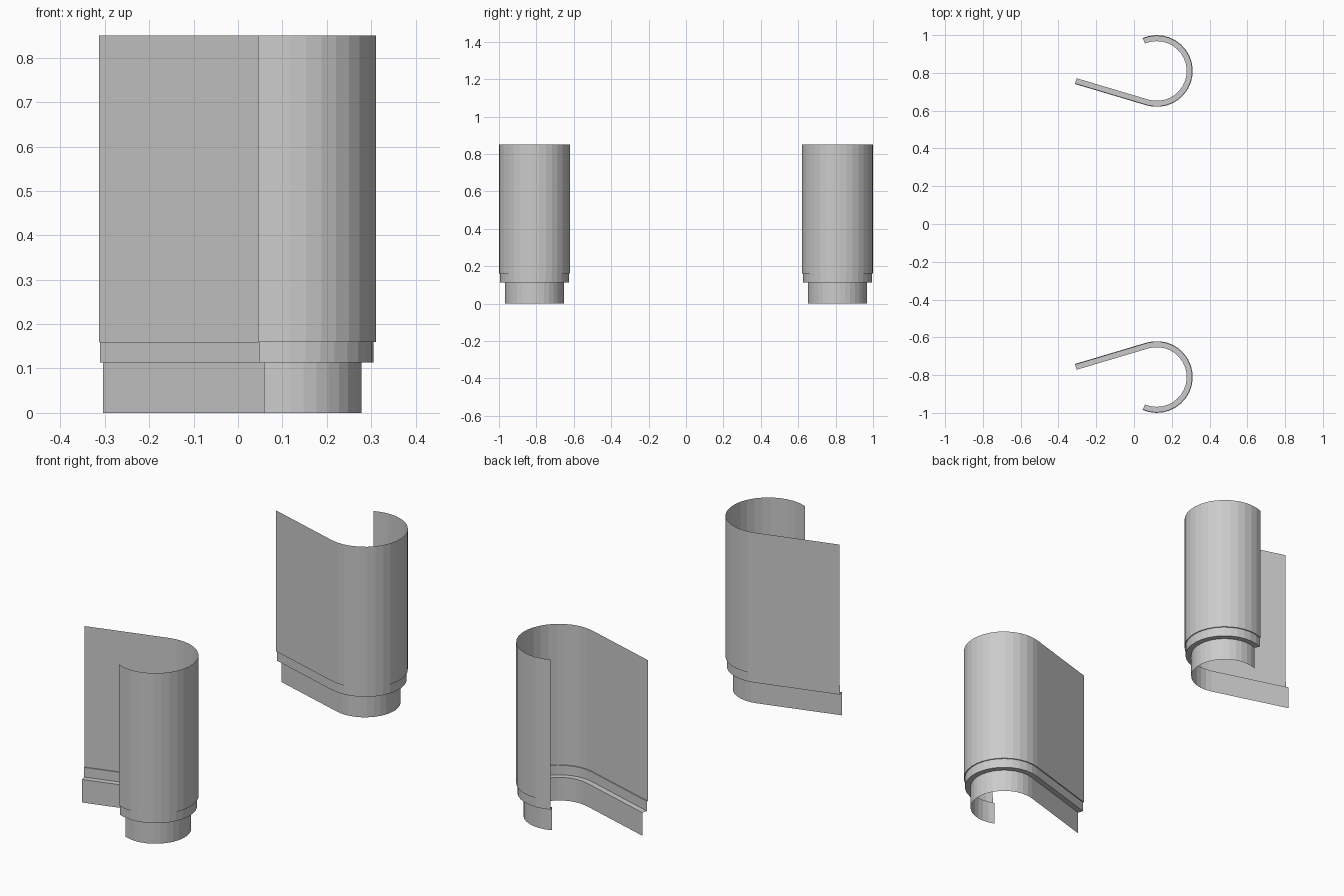
import bpy, bmesh
from math import cos, sin, radians

if "Cube" in bpy.data.objects:
    bpy.data.objects.remove(bpy.data.objects["Cube"])

CX, CY, R = 0.121, 0.81, 0.19        # centre and radius of the curl
A0, A1, SEGS = -106.6, 113.4, 20     # arc range in degrees
FLAT = 0.396                         # length of the straight wing

# Stepped wall section: (inward offset, height)
SECTION = [(0, 0.85), (0, 0.16), (0.005, 0.16), (0.005, 0.113),
           (0.032, 0.113), (0.032, 0)]


def plan(offset):
    """Plan outline of the wall: straight wing, then the curl."""
    r = R - offset
    a = radians(A0)
    pts = [(CX + r * cos(a) + FLAT * sin(a), CY + r * sin(a) - FLAT * cos(a))]
    for i in range(SEGS + 1):
        t = radians(A0 + (A1 - A0) * i / SEGS)
        pts.append((CX + r * cos(t), CY + r * sin(t)))
    return pts


# Curled wall sheet, lofted through the stepped section
bm = bmesh.new()
rows = [[bm.verts.new((x, y, z)) for x, y in plan(o)] for o, z in SECTION]
for top, low in zip(rows, rows[1:]):
    for i in range(len(top) - 1):
        bm.faces.new((low[i], low[i + 1], top[i + 1], top[i]))
mesh = bpy.data.meshes.new("curled_wall")
bm.to_mesh(mesh)
bm.free()
wall = bpy.data.objects.new("curled_wall", mesh)
bpy.context.collection.objects.link(wall)

# Matching wall on the front side
mirror = wall.modifiers.new("Mirror", 'MIRROR')
mirror.use_axis = (False, True, False)
mirror.use_mirror_merge = False
